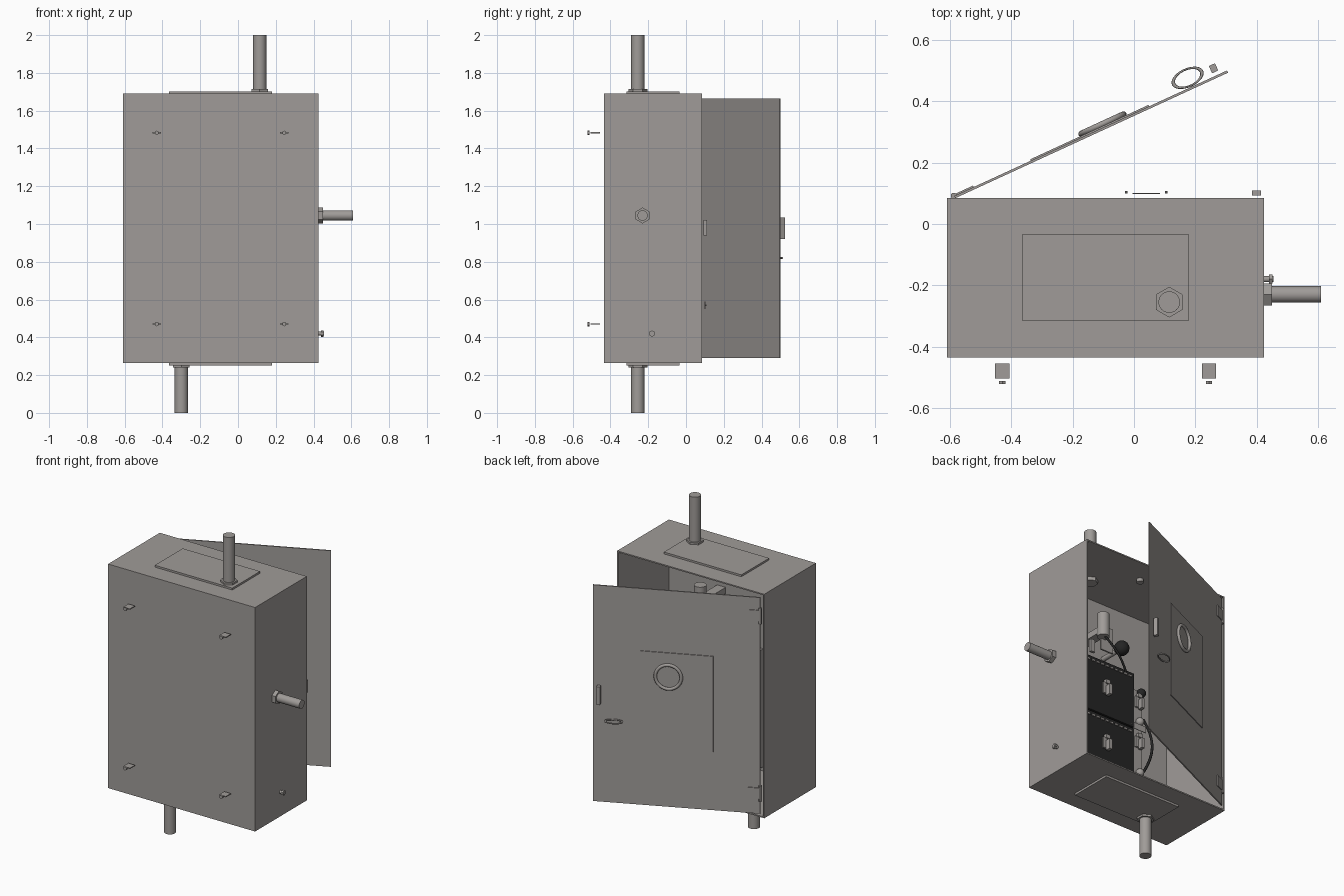
import bpy, math
from mathutils import Matrix, Vector

if "Cube" in bpy.data.objects:
    bpy.data.objects.remove(bpy.data.objects["Cube"])


def material(name, rgb):
    m = bpy.data.materials.new(name)
    m.diffuse_color = (*rgb, 1)
    m.use_nodes = True
    m.node_tree.nodes["Principled BSDF"].inputs["Base Color"].default_value = m.diffuse_color
    return m


GREY = material("steel_grey", (0.35, 0.33, 0.315))
BLACK = material("black_plastic", (0.018, 0.018, 0.018))
ID = Matrix.Identity(4)
# door frame: local x along the door, local y outward
DOOR = Matrix.Translation((-0.585, 0.088, 0)) @ Matrix.Rotation(math.radians(24.7), 4, 'Z')


def finish(name, mat, frame=ID):
    o = bpy.context.object
    o.name = name
    o.data.materials.append(mat)
    o.matrix_world = frame @ o.matrix_basis
    return o


def box(name, x, y, z, mat=GREY, frame=ID):
    """Box from (min, max) ranges."""
    bpy.ops.mesh.primitive_cube_add(size=1)
    o = bpy.context.object
    m = Matrix.Translation([(r[0] + r[1]) / 2 for r in (x, y, z)])
    o.data.transform(m @ Matrix.Diagonal([r[1] - r[0] for r in (x, y, z)] + [1]))
    return finish(name, mat, frame)


def rod(name, a, b, r, mat=GREY, sides=32):
    """Cylinder from point a to point b."""
    a, b = Vector(a), Vector(b)
    bpy.ops.mesh.primitive_cylinder_add(radius=r, depth=(b - a).length, vertices=sides)
    o = bpy.context.object
    o.matrix_basis = Matrix.Translation((a + b) / 2) @ (b - a).to_track_quat('Z', 'Y').to_matrix().to_4x4()
    if sides > 8:
        bpy.ops.object.shade_smooth_by_angle()
    return finish(name, mat)


def ball(name, p, r, mat=GREY):
    bpy.ops.mesh.primitive_uv_sphere_add(radius=r, segments=16, ring_count=10, location=p)
    bpy.ops.object.shade_smooth()
    return finish(name, mat)


def ring(name, major, minor, basis, frame):
    bpy.ops.mesh.primitive_torus_add(major_radius=major, minor_radius=minor,
                                     major_segments=40, minor_segments=8)
    o = bpy.context.object
    o.data.transform(basis)
    bpy.ops.object.shade_smooth()
    return finish(name, GREY, frame)


def cable(name, pts, r):
    c = bpy.data.curves.new(name, 'CURVE')
    c.dimensions, c.bevel_depth, c.bevel_resolution = '3D', r, 2
    s = c.splines.new('NURBS')
    s.points.add(len(pts) - 1)
    for p, co in zip(s.points, pts):
        p.co = (*co, 1)
    s.use_endpoint_u, s.order_u = True, 3
    o = bpy.data.objects.new(name, c)
    bpy.context.collection.objects.link(o)
    c.materials.append(BLACK)


# cabinet shell, open at +y
X0, X1, Y0, Y1, Z0, Z1, T = -0.61, 0.425, -0.435, 0.085, 0.265, 1.69, 0.008
box("front_wall", (X0, X1), (Y0, Y0 + T), (Z0, Z1))
box("left_wall", (X0, X0 + T), (Y0 + T, Y1), (Z0, Z1))
box("right_wall", (X1 - T, X1), (Y0 + T, Y1), (Z0, Z1))
box("floor", (X0 + T, X1 - T), (Y0 + T, Y1), (Z0, Z0 + T))
box("ceiling", (X0 + T, X1 - T), (Y0 + T, Y1), (Z1 - T, Z1))

# gland plates and conduits
box("top_plate", (-0.365, 0.18), (-0.315, -0.035), (Z1, 1.702))
box("bottom_plate", (-0.365, 0.18), (-0.315, -0.035), (0.252, Z0))
rod("top_conduit", (0.115, -0.255, 1.70), (0.115, -0.255, 2.0), 0.035)
rod("top_nut", (0.115, -0.255, 1.70), (0.115, -0.255, 1.714), 0.05, sides=6)
rod("top_inner_nut", (0.115, -0.255, 1.66), (0.115, -0.255, 1.684), 0.045, sides=6)
rod("bottom_conduit", (-0.30, -0.255, 0), (-0.30, -0.255, 0.255), 0.035)
rod("bottom_nut", (-0.30, -0.255, 0.24), (-0.30, -0.255, 0.254), 0.05, sides=6)
rod("side_conduit", (X1, -0.23, 1.045), (0.61, -0.23, 1.045), 0.027)
rod("side_nut", (X1, -0.23, 1.045), (0.45, -0.23, 1.045), 0.042, sides=6)
rod("ceiling_stud", (-0.1, -0.065, 1.66), (-0.1, -0.065, 1.684), 0.02)

# ground stud on the right wall
rod("ground_stud", (X1, -0.18, 0.42), (0.455, -0.18, 0.42), 0.010)
rod("ground_stud_nut", (0.440, -0.18, 0.42), (0.452, -0.18, 0.42), 0.017, sides=6)

# mounting tabs and bolts in front of the cabinet
for x in (-0.43, 0.245):
    for z in (0.47, 1.483):
        box("mounting_tab", (x - 0.023, x + 0.023), (-0.505, -0.455), (z - 0.003, z + 0.003))
        rod("mounting_bolt", (x, -0.522, z), (x, -0.512, z), 0.012, sides=6)

# door with window plate, round gauge, pull ring and handle
box("door", (0, 0.98), (-0.004, 0.004), (0.29, 1.665), frame=DOOR)
box("door_plate", (0.275, 0.70), (0.004, 0.009), (0.66, 1.27), frame=DOOR)
ring("gauge_ring", 0.076, 0.010, Matrix.Translation((0.537, 0.015, 1.12)) @ Matrix.Rotation(math.pi / 2, 4, 'X'), DOOR)
ring("pull_ring", 0.05, 0.006,
     Matrix.Translation((0.853, 0.036, 0.82)) @ Matrix.Diagonal((1, 0.55, 0.8, 1)), DOOR)
box("door_handle", (0.932, 0.954), (0.016, 0.042), (0.92, 1.035), frame=DOOR)

# hinges and latch keeper
for z in (0.42, 1.55):
    box("hinge_leaf", (0.005, 0.07), (0.004, 0.009), (z - 0.035, z + 0.035), frame=DOOR)
    rod("hinge_pin", (-0.588, 0.092, z - 0.05), (-0.588, 0.092, z + 0.05), 0.010, sides=12)
box("latch_keeper", (0.385, 0.415), (Y1 + 0.008, 0.11), (0.94, 1.02))

# thin pull bar at the opening
box("pull_bar", (-0.005, 0.085), (0.098, 0.102), (0.55, 0.59))
for x in (-0.025, 0.105):
    rod("pull_bar_screw", (x, 0.100, 0.57), (x, 0.108, 0.57), 0.004, sides=8)


def toggle(x, y, z):
    """Small switch: base plate, lever and two lugs."""
    box("switch_base", (x - 0.028, x + 0.028), (y, y + 0.012), (z - 0.035, z + 0.035))
    box("switch_lever", (x - 0.010, x + 0.010), (y + 0.012, y + 0.045), (z - 0.05, z + 0.015))
    box("switch_lug", (x - 0.015, x + 0.015), (y, y + 0.02), (z + 0.03, z + 0.055))


# breaker modules with terminal rows
YF = -0.215
for z in (0.43, 0.795):
    box("breaker_module", (-0.18, 0.24), (Y0 + T, YF), (z, z + 0.355), BLACK)
    toggle(0.03, YF, z + 0.175)
    for i in range(12):
        x = -0.16 + i * 0.0345
        box("terminal", (x, x + 0.02), (YF, YF + 0.006), (z + 0.325, z + 0.337))

# side strip with switches and indicator balls
box("side_rail", (-0.245, -0.185), (Y0 + T, YF - 0.005), (0.3, 1.05))
for z in (0.35, 0.705, 0.97):
    toggle(-0.217, YF - 0.005, z)
for z in (0.50, 0.84):
    ball("indicator", (-0.217, YF + 0.01, z), 0.025)

# sensor, knobs and cables above the modules
rod("sensor_body", (0.05, YF, 1.31), (0.05, YF, 1.46), 0.036)
box("sensor_bracket", (-0.04, 0.05), (YF - 0.03, YF - 0.02), (1.24, 1.40))
box("sensor_mount", (0.02, 0.08), (Y0 + T, YF - 0.02), (1.33, 1.37))
rod("knob_stem", (-0.126, Y0 + T, 1.32), (-0.126, -0.26, 1.32), 0.015)
ball("large_knob", (-0.126, -0.26, 1.32), 0.045, BLACK)
ball("small_knob", (-0.235, YF, 1.04), 0.028, BLACK)
cable("sensor_cable", [(0.05, YF, 1.33), (0.02, YF + 0.03, 1.27), (-0.06, YF + 0.03, 1.2), (-0.12, YF, 1.14)], 0.007)
cable("side_cable", [(-0.25, YF, 0.87), (-0.30, YF + 0.02, 0.78), (-0.30, YF + 0.02, 0.62), (-0.25, YF, 0.52)], 0.008)
